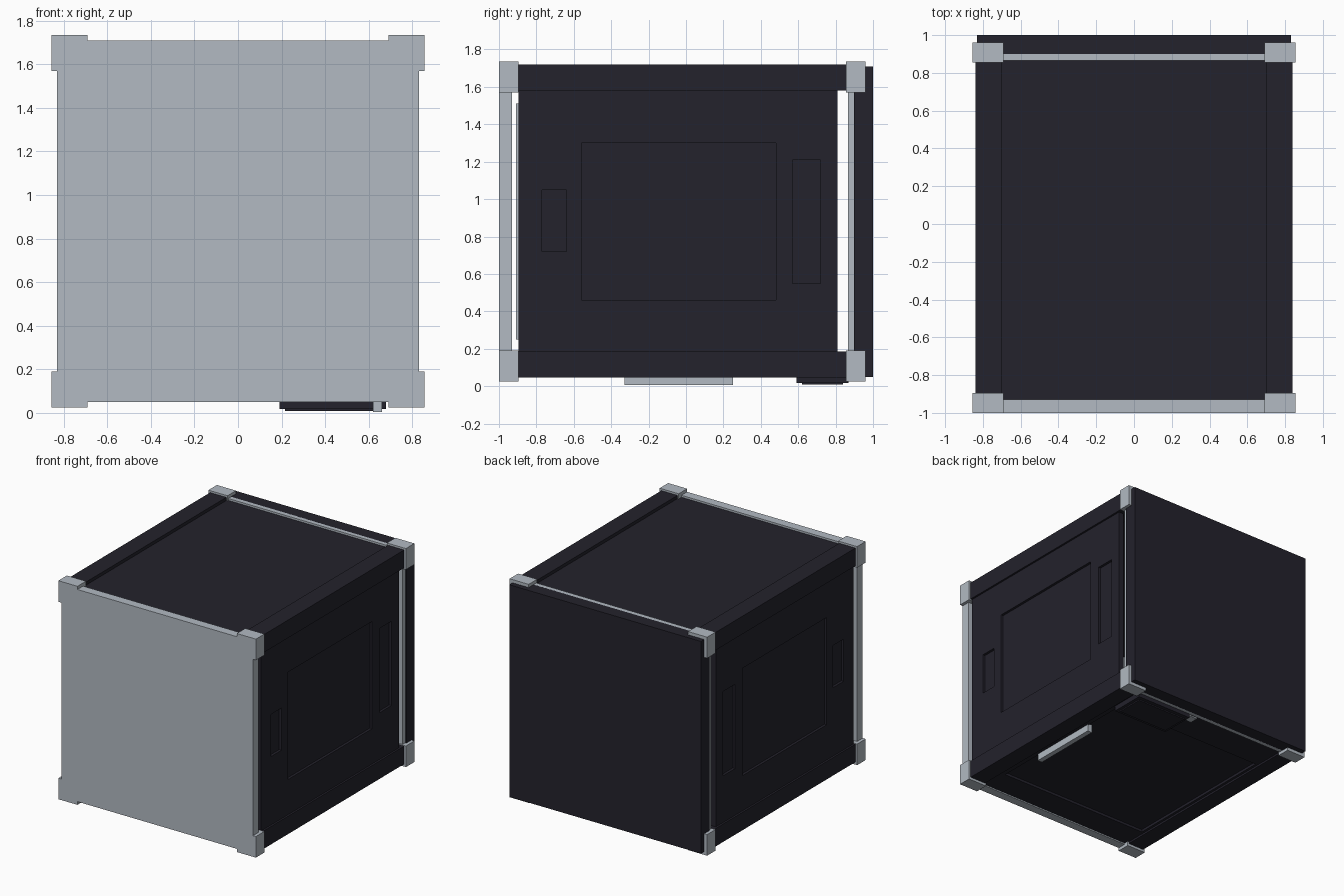
import bpy
import bmesh
from mathutils import Vector

cube = bpy.data.objects.get("Cube")
if cube:
    bpy.data.objects.remove(cube, do_unlink=True)


def material(name, rgb):
    mat = bpy.data.materials.new(name)
    mat.use_nodes = True
    mat.diffuse_color = (*rgb, 1)
    mat.node_tree.nodes["Principled BSDF"].inputs["Base Color"].default_value = (*rgb, 1)
    return mat


DARK = material("dark navy", (0.017, 0.016, 0.025))
GREY = material("light grey", (0.445, 0.49, 0.54))


def box(name, x, y, z, mat):
    """Box spanning the given (low, high) range on each axis."""
    bm = bmesh.new()
    bmesh.ops.create_cube(bm, size=1)
    for v in bm.verts:
        v.co = Vector([(lo + hi) / 2 + c * (hi - lo)
                       for c, (lo, hi) in zip(v.co, (x, y, z))])
    mesh = bpy.data.meshes.new(name)
    bm.to_mesh(mesh)
    bm.free()
    mesh.materials.append(mat)
    obj = bpy.data.objects.new(name, mesh)
    bpy.context.collection.objects.link(obj)
    return obj


def span(side, lo, hi):
    """Range mirrored to the given side."""
    return tuple(sorted((side * lo, side * hi)))


def recess(obj, x, y, z):
    """Cut a box-shaped pocket into a panel."""
    cutter = box("recess_cutter", x, y, z, DARK)
    cutter.hide_render = True
    mod = obj.modifiers.new("recess", "BOOLEAN")
    mod.operation = "DIFFERENCE"
    mod.solver = "EXACT"
    mod.object = cutter
    bpy.context.view_layer.objects.active = obj
    bpy.ops.object.modifier_apply(modifier=mod.name)
    bpy.data.objects.remove(cutter, do_unlink=True)


# End plates
box("front_plate", (-0.83, 0.83), (-1, -0.93), (0.05, 1.71), GREY)
box("front_inner_plate", (-0.63, 0.63), (-0.91, -0.895), (0.25, 1.51), GREY)
box("back_inner_plate", (-0.82, 0.82), (0.865, 0.9), (0.05, 1.71), GREY)
box("back_plate", (-0.83, 0.83), (0.897, 1), (0.05, 1.71), DARK)

# Top and bottom panels
box("top_panel", (-0.71, 0.71), (-0.93, 0.865), (1.66, 1.695), DARK)
bottom = box("bottom_panel", (-0.71, 0.71), (-0.93, 0.865), (0.06, 0.11), DARK)
recess(bottom, (-0.68, 0.65), (-0.72, 0.6), (0, 0.08))

# Side panels with pockets, long rails and corner blocks
pockets = [((-0.56, 0.48), (0.46, 1.3)),
           ((-0.77, -0.64), (0.72, 1.05)),
           ((0.57, 0.72), (0.55, 1.21))]
rails = {"bottom": (0.045, 0.185), "top": (1.58, 1.72)}
blocks = {"bottom": (0.025, 0.19), "top": (1.57, 1.735)}
ends = {"front": (-1, -0.895), "back": (0.855, 0.96)}

for side, label in ((1, "left"), (-1, "right")):
    panel = box(label + "_side_panel", span(side, 0.78, 0.825),
                (-0.895, 0.81), (0.17, 1.59), DARK)
    for y, z in pockets:
        recess(panel, span(side, 0.805, 0.9), y, z)
    for level, z in rails.items():
        box(f"{label}_{level}_rail", span(side, 0.7, 0.84), (-0.93, 0.865), z, DARK)
    for level, z in blocks.items():
        for end, y in ends.items():
            box(f"{label}_{level}_{end}_corner", span(side, 0.69, 0.855), y, z, GREY)

# Underside fittings
box("underside_bar", (0.62, 0.66), (-0.33, 0.25), (0.005, 0.07), GREY)
box("underside_box", (0.19, 0.68), (0.59, 0.87), (0.018, 0.07), DARK)
box("underside_box_cover", (0.215, 0.655), (0.62, 0.84), (0.008, 0.02), DARK)
box("underside_latch", (0.1, 0.17), (0.78, 0.85), (0.05, 0.07), GREY)
